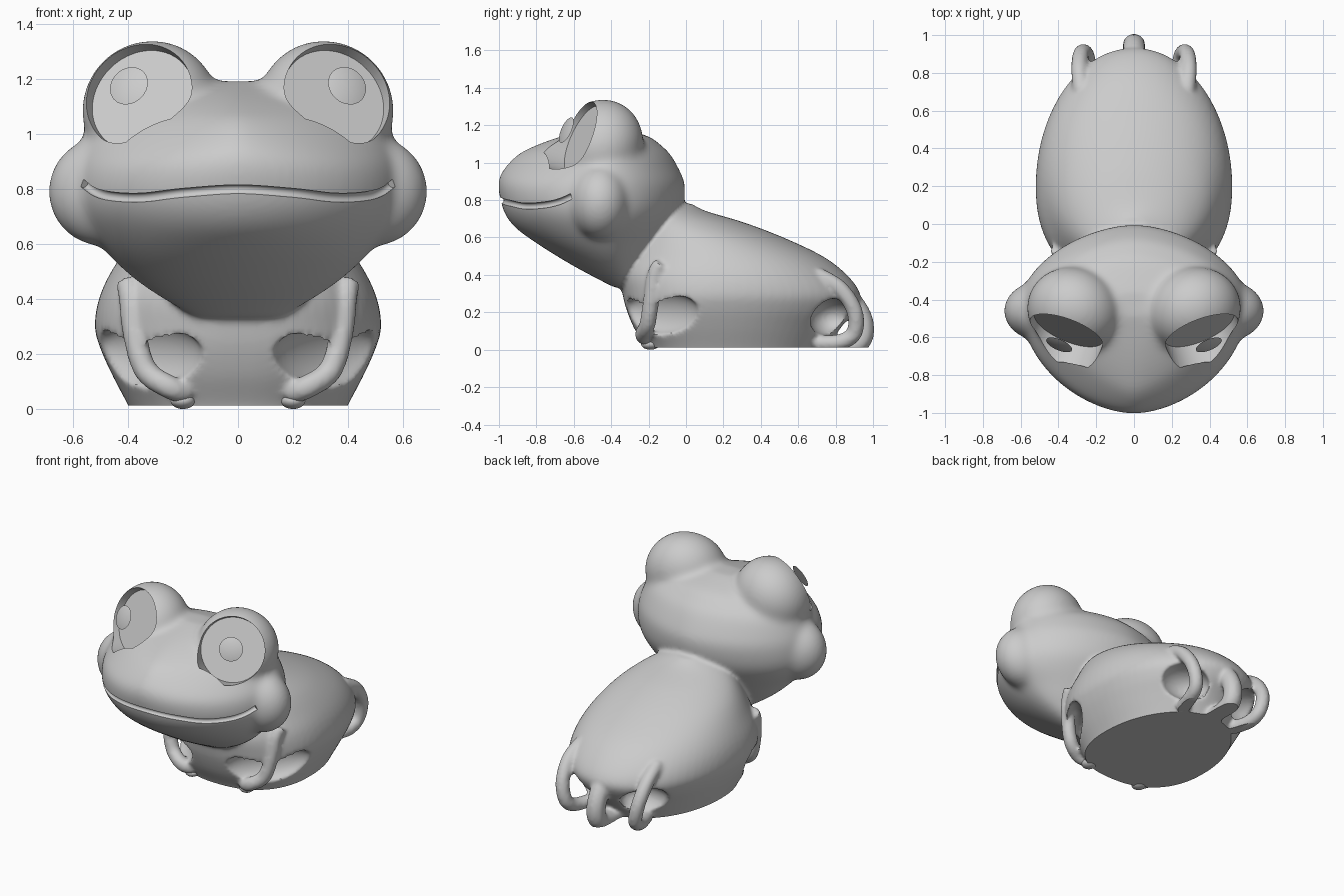
import bpy, bmesh, math
from mathutils import Vector, Matrix

cube = bpy.data.objects.get("Cube")
if cube:
    bpy.data.objects.remove(cube, do_unlink=True)

skin = bpy.data.materials.new("plain grey")
skin.use_nodes = True
skin.diffuse_color = (0.6, 0.6, 0.6, 1)
skin.node_tree.nodes["Principled BSDF"].inputs["Base Color"].default_value = (0.6, 0.6, 0.6, 1)


def link(name, bm):
    bmesh.ops.recalc_face_normals(bm, faces=bm.faces[:])
    mesh = bpy.data.meshes.new(name)
    bm.to_mesh(mesh)
    bm.free()
    obj = bpy.data.objects.new(name, mesh)
    bpy.context.scene.collection.objects.link(obj)
    return obj


def activate(obj):
    bpy.ops.object.select_all(action='DESELECT')
    obj.select_set(True)
    bpy.context.view_layer.objects.active = obj


def modify(obj, kind, **settings):
    activate(obj)
    mod = obj.modifiers.new(kind.lower(), kind)
    for key, value in settings.items():
        setattr(mod, key, value)
    bpy.ops.object.modifier_apply(modifier=mod.name)


def cut(obj, cutter):
    modify(obj, 'BOOLEAN', operation='DIFFERENCE', solver='EXACT', object=cutter)
    bpy.data.objects.remove(cutter, do_unlink=True)


def fuse(obj, parts, voxel, rounds):
    activate(obj)
    for part in parts:
        part.select_set(True)
    bpy.ops.object.join()
    modify(obj, 'REMESH', mode='VOXEL', voxel_size=voxel)
    modify(obj, 'SMOOTH', factor=0.5, iterations=rounds)


def between(rows, steps=6):
    """Smoothly interpolate rows of numbers."""
    out = []
    for i in range(len(rows) - 1):
        a, b, c, d = (Vector(rows[max(0, min(len(rows) - 1, k))]) for k in range(i - 1, i + 3))
        for s in range(steps):
            t = s / steps
            out.append(b + (c - a) * t / 2 + (a - b * 2.5 + c * 2 - d / 2) * t * t
                       + ((b - c) * 1.5 + (d - a) / 2) * t ** 3)
    return out + [Vector(rows[-1])]


def loft(name, slices, back_power, sides=72):
    """Stack level outlines: height, front, back, widest y, half width, front roundness."""
    bm = bmesh.new()
    rings = []
    for z, front, back, mid, half, power in between(slices):
        ring = []
        for k in range(sides):
            a = math.tau * k / sides
            c, s = math.cos(a), math.sin(a)
            p = power if s < 0 else back_power
            reach = back - mid if s > 0 else mid - front
            x = math.copysign(abs(c) ** (2 / p), c) * half
            y = mid + math.copysign(abs(s) ** (2 / p), s) * reach
            ring.append(bm.verts.new((x, y, z)))
        rings.append(ring)
    for low, high in zip(rings, rings[1:]):
        for k in range(sides):
            j = (k + 1) % sides
            bm.faces.new((low[k], low[j], high[j], high[k]))
    bm.faces.new(rings[0])
    bm.faces.new(rings[-1])
    return link(name, bm)


def ellipsoid(name, centre, radii, turn=Matrix.Identity(4)):
    bm = bmesh.new()
    place = Matrix.Translation(centre) @ turn @ Matrix.Diagonal((*radii, 1))
    bmesh.ops.create_uvsphere(bm, u_segments=40, v_segments=24, radius=1, matrix=place)
    return link(name, bm)


def tube(name, points, radius):
    curve = bpy.data.curves.new(name, 'CURVE')
    curve.dimensions = '3D'
    curve.bevel_depth = radius
    curve.bevel_resolution = 4
    curve.use_fill_caps = True
    path = between(points)
    spline = curve.splines.new('POLY')
    spline.points.add(len(path) - 1)
    for point, co in zip(spline.points, path):
        point.co = (*co, 1)
    temp = bpy.data.objects.new(name, curve)
    bm = bmesh.new()
    bpy.context.scene.collection.objects.link(temp)
    bpy.context.view_layer.update()
    bm.from_mesh(temp.evaluated_get(bpy.context.evaluated_depsgraph_get()).to_mesh())
    bpy.data.objects.remove(temp, do_unlink=True)
    bmesh.ops.remove_doubles(bm, verts=bm.verts[:], dist=0.0005)
    return link(name, bm)


def sided(side, points):
    return [(side * x, y, z) for x, y, z in points]


def eye_frame(side):
    """Centre, outward direction and rotation of an eye."""
    normal = Vector((0.43 * side, -1, 0.46)).normalized()
    return Vector((0.345 * side, -0.545, 1.12)), normal, normal.to_track_quat('Z', 'Y').to_matrix().to_4x4()


# Head: wide snout with cheeks and raised eye mounds
head = loft("head", [
    (.33, -.38, -.25, -.32, .16, 2), (.43, -.57, -.22, -.37, .32, 2),
    (.5, -.69, -.17, -.4, .41, 2), (.57, -.8, -.12, -.42, .48, 2),
    (.65, -.91, -.07, -.42, .55, 1.9), (.72, -.965, -.03, -.42, .59, 1.9),
    (.79, -.99, -.01, -.42, .605, 1.9), (.88, -1.005, -.005, -.42, .6, 1.8),
    (.95, -.985, -.03, -.42, .58, 1.6), (1.04, -.905, -.08, -.42, .54, 1.4),
    (1.09, -.81, -.13, -.42, .48, 1.4), (1.14, -.67, -.2, -.42, .38, 1.5),
    (1.19, -.49, -.36, -.43, .18, 2)], 1.75)
lumps = []
for side in (1, -1):
    lumps.append(ellipsoid("cheek", (.49 * side, -.46, .79), (.2, .16, .2)))
    centre, normal, turn = eye_frame(side)
    lumps.append(ellipsoid("eye_mound", centre - normal * .1 + Vector((.01 * side, 0, .01)),
                           (.252, .252, .225), turn))
fuse(head, lumps, .014, 24)

# Body: squat seated mass, hollowed behind the arms and beside the tail
body = loft("body", [
    (-.05, -.2, .72, .2, .37, 2.4), (.015, -.22, .76, .2, .4, 2.4),
    (.12, -.28, .83, .2, .455, 2.4), (.22, -.32, .91, .2, .5, 2.4),
    (.3, -.34, .93, .2, .52, 2.3), (.4, -.36, .86, .2, .505, 2.2),
    (.5, -.35, .73, .17, .46, 2), (.6, -.3, .52, .1, .39, 2),
    (.68, -.26, .31, 0, .3, 2), (.74, -.22, .11, -.07, .2, 2),
    (.78, -.2, .03, -.09, .1, 2)], 2)
limbs = [head]
for side in (1, -1):
    cut(body, ellipsoid("arm_hollow", (.335 * side, -.135, .2), (.28, .075, .115),
                        Matrix.Rotation(side * math.pi / 4, 4, 'Z')))
    cut(body, ellipsoid("leg_hollow", (.25 * side, .78, .17), (.17, .125, .105)))
    limbs.append(tube("arm", sided(side, [
        (.4, -.13, .46), (.39, -.165, .4), (.375, -.185, .27),
        (.335, -.205, .14), (.25, -.23, .08), (.19, -.2, .06)]), .044))
    limbs.append(tube("hind_leg", sided(side, [
        (.28, .7, .4), (.29, .82, .33), (.28, .9, .21),
        (.255, .9, .09), (.235, .82, .04), (.2, .7, .035)]), .044))
limbs.append(tube("tail", [(0, .72, .36), (0, .87, .27), (0, .945, .14), (0, .91, .03), (0, .7, 0)], .06))
fuse(body, limbs, .0125, 6)

# Flat underside
bm = bmesh.new()
bmesh.ops.create_cube(bm, size=4, matrix=Matrix.Translation((0, 0, -1.988)))
cut(body, link("floor_cutter", bm))

# Mouth groove
half_mouth = [(.56, -.61, .82), (.52, -.68, .79), (.46, -.765, .773),
              (.35, -.865, .768), (.2, -.95, .785)]
path = half_mouth + [(0, -.992, .798)] + sided(-1, half_mouth)[::-1]
cut(body, tube("mouth_cutter", path, .017))

# Flat recessed eye sockets
for side in (1, -1):
    centre, normal, turn = eye_frame(side)
    bm = bmesh.new()
    bmesh.ops.create_cone(bm, cap_ends=True, segments=64, radius1=.198, radius2=.215, depth=.12,
                          matrix=Matrix.Translation(centre + normal * .06) @ turn)
    cut(body, link("socket_cutter", bm))

# Small toes under the front
for side in (1, -1):
    toe = ellipsoid("front_toe", (.2 * side, -.19, .03), (.045, .05, .03))
    toe.data.materials.append(skin)
    activate(toe)
    bpy.ops.object.shade_smooth()

body.name = "frog_body"
body.data.materials.clear()
body.data.materials.append(skin)
activate(body)
bpy.ops.object.shade_smooth_by_angle(angle=math.radians(40))
